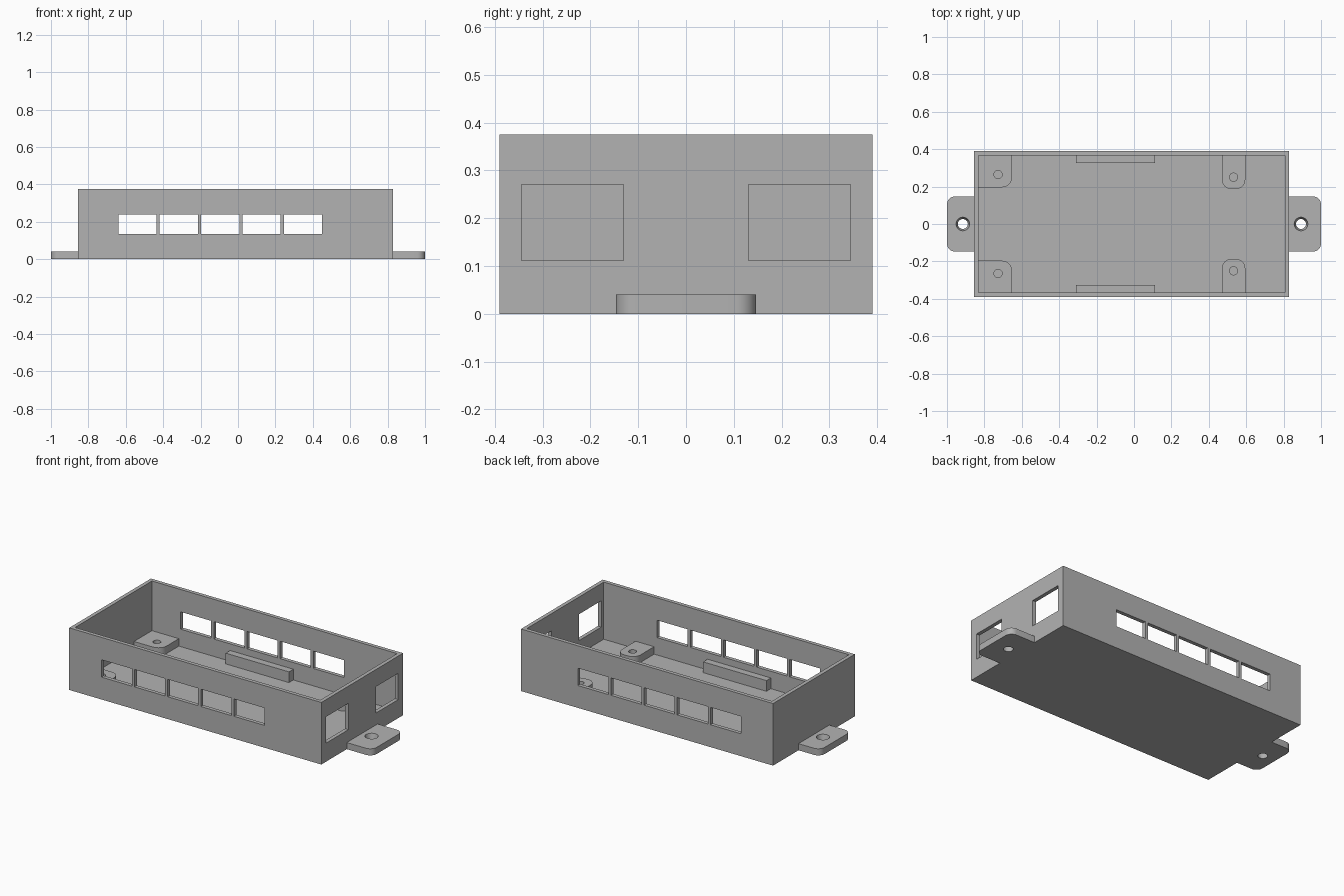
import bpy
import bmesh
from math import radians
from mathutils import Matrix

cube = bpy.data.objects.get("Cube")
if cube:
    bpy.data.objects.remove(cube, do_unlink=True)

# Single grey plastic
grey = bpy.data.materials.new("grey_plastic")
grey.use_nodes = True
colour = (0.45, 0.45, 0.45, 1)
grey.diffuse_color = colour
grey.node_tree.nodes["Principled BSDF"].inputs["Base Color"].default_value = colour

X0, X1, Y, TOP = -0.855, 0.83, 0.39, 0.375   # outside of the box
WALL, FLOOR = 0.023, 0.03
IX0, IX1, IY = X0 + WALL, X1 - WALL, Y - WALL


def finish(name, bm):
    mesh = bpy.data.meshes.new(name)
    bm.to_mesh(mesh)
    bm.free()
    mesh.materials.append(grey)
    obj = bpy.data.objects.new(name, mesh)
    bpy.context.collection.objects.link(obj)
    return obj


def block(name, xs, ys, zs, radius=0, is_round=None):
    """Box between ranges; is_round(x, y) picks the upright edges to round."""
    bm = bmesh.new()
    size = [r[1] - r[0] for r in (xs, ys, zs)]
    mid = [(r[0] + r[1]) / 2 for r in (xs, ys, zs)]
    bmesh.ops.create_cube(bm, size=1, matrix=Matrix.Translation(mid) @ Matrix.Diagonal((*size, 1)))
    if radius:
        edges = []
        for e in bm.edges:
            a, b = (v.co for v in e.verts)
            if abs(a.z - b.z) > 1e-4 and is_round(a.x - mid[0], a.y - mid[1]):
                edges.append(e)
        bmesh.ops.bevel(bm, geom=edges, offset=radius, segments=8, profile=0.5, affect='EDGES')
    return finish(name, bm)


def cone(x, y, z0, z1, r0, r1):
    bm = bmesh.new()
    bmesh.ops.create_cone(bm, cap_ends=True, segments=32, radius1=r0, radius2=r1, depth=z1 - z0,
                          matrix=Matrix.Translation((x, y, (z0 + z1) / 2)))
    return finish("hole_cutter", bm)


def cut(obj, cutter):
    mod = obj.modifiers.new("cut", 'BOOLEAN')
    mod.operation, mod.solver, mod.object = 'DIFFERENCE', 'EXACT', cutter
    select(obj)
    bpy.ops.object.modifier_apply(modifier=mod.name)
    bpy.data.objects.remove(cutter, do_unlink=True)


def select(obj):
    bpy.ops.object.select_all(action='DESELECT')
    obj.select_set(True)
    bpy.context.view_layer.objects.active = obj


def smooth(obj):
    select(obj)
    bpy.ops.object.shade_smooth_by_angle(angle=radians(30))


# Open box
case = block("case", (X0, X1), (-Y, Y), (0, TOP))
cut(case, block("cavity_cutter", (IX0, IX1), (-IY, IY), (FLOOR, TOP + 0.1)))

# Row of five windows through both long walls
for i in range(5):
    x = -0.64 + i * 0.2215
    cut(case, block("window_cutter", (x, x + 0.204), (-0.5, 0.5), (0.135, 0.24)))

# Two windows in the left end wall
for s in (-1, 1):
    ys = sorted((s * 0.131, s * 0.344))
    cut(case, block("port_cutter", (IX1 - 0.1, X1 + 0.1), ys, (0.112, 0.271)))

# Mounting tabs with tapered screw holes
for name, xs, hx, s in (("right_tab", (-1, X0), -0.915, -1), ("left_tab", (X1, 1), 0.893, 1)):
    tab = block(name, xs, (-0.147, 0.147), (0, 0.04), 0.042, lambda x, y: x * s > 0)
    cut(tab, cone(hx, 0, -0.01, 0.05, 0.024, 0.039))
    smooth(tab)

# Standoff pads and board rails, mirrored front and back
for side, s in (("front", -1), ("back", 1)):
    corner = block(side + "_corner_pad", (IX0, -0.652), sorted((s * 0.196, s * IY)), (FLOOR, 0.075),
                   0.055, lambda x, y: x > 0 and y * s < 0)
    cut(corner, cone(-0.727, s * 0.264, 0, 0.1, 0.022, 0.022))
    inner = block(side + "_inner_pad", (0.47, 0.595), sorted((s * 0.187, s * IY)), (FLOOR, 0.075),
                  0.05, lambda x, y: y * s < 0)
    cut(inner, cone(0.532, s * 0.25, 0, 0.1, 0.022, 0.022))
    smooth(corner)
    smooth(inner)
    block(side + "_rail", (-0.31, 0.113), sorted((s * 0.325, s * IY)), (FLOOR, 0.095))
